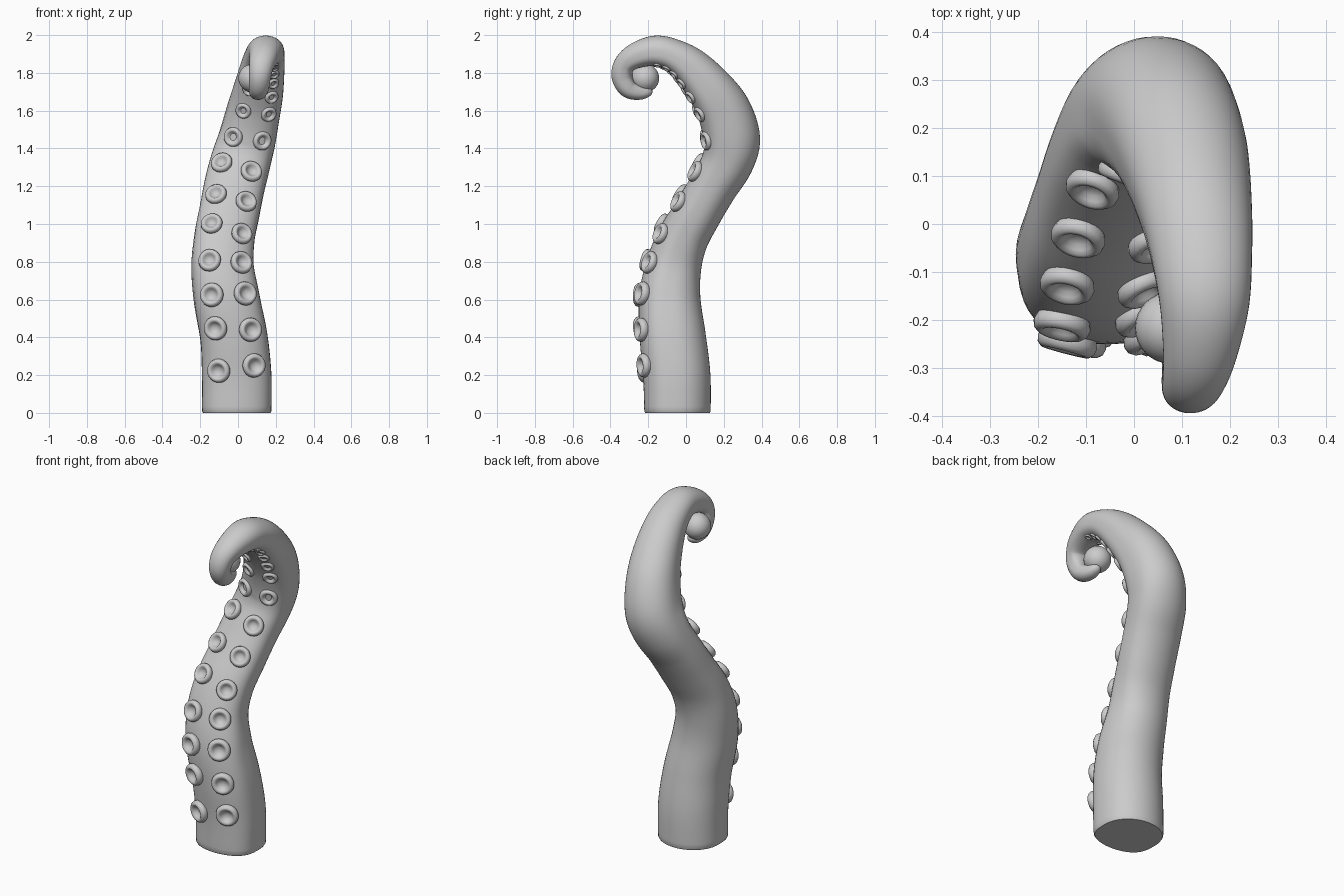
import bpy, bmesh, math
from mathutils import Vector, Matrix

if "Cube" in bpy.data.objects:
    bpy.data.objects.remove(bpy.data.objects["Cube"])

# centreline of the arm: x, y, z, half width, half depth
PATH = [
    (-0.007, -0.045, 0.00, 0.184, 0.176), (-0.007, -0.049, 0.20, 0.184, 0.178),
    (-0.022, -0.070, 0.40, 0.178, 0.175), (-0.060, -0.086, 0.60, 0.174, 0.163),
    (-0.083, -0.066, 0.77, 0.164, 0.147), (-0.073, -0.017, 0.92, 0.160, 0.134),
    (-0.046, 0.062, 1.06, 0.160, 0.128), (-0.018, 0.145, 1.20, 0.160, 0.128),
    (0.015, 0.220, 1.33, 0.158, 0.138), (0.048, 0.242, 1.45, 0.152, 0.150),
    (0.080, 0.205, 1.59, 0.142, 0.143), (0.108, 0.132, 1.71, 0.132, 0.126),
    (0.130, 0.028, 1.828, 0.117, 0.105), (0.142, -0.068, 1.893, 0.105, 0.087),
    (0.147, -0.165, 1.916, 0.094, 0.081), (0.138, -0.265, 1.891, 0.078, 0.068),
    (0.125, -0.325, 1.845, 0.066, 0.057), (0.116, -0.339, 1.780, 0.058, 0.055),
    (0.110, -0.308, 1.718, 0.052, 0.049), (0.103, -0.246, 1.695, 0.042, 0.038),
    (0.097, -0.178, 1.702, 0.026, 0.022)]
PTS = [Vector(p) for p in PATH]
LAST = len(PTS) - 1


def sample(u):
    """Catmull-Rom interpolation of all five path values."""
    i = min(int(u), LAST - 1)
    t = u - i
    b, c = PTS[i], PTS[i + 1]
    a = PTS[i - 1] if i else b * 2 - c
    d = PTS[i + 2] if i + 2 <= LAST else c * 2 - b
    return (b * 2 + (c - a) * t + (a * 2 - b * 5 + c * 4 - d) * t * t
            + (b * 3 - a - c * 3 + d) * t ** 3) * 0.5


def surface(u, ang, scale=1.0):
    """Point on the skin; ang = 0 is the sucker side, +90 degrees is +x."""
    s = sample(u)
    e = 0.01
    tan = (sample(min(u + e, LAST)) - sample(max(u - e, 0)))
    tan = Vector(tan[:3]).normalized()
    if u < 0.5:
        tan = Vector((0, 0, 1)).lerp(tan, u * 2).normalized()
    side = (Vector((1, 0, 0)) - tan * tan.x).normalized()
    front = side.cross(tan)
    roll = 0.12 * math.exp(-((s[2] - 0.8) / 0.3) ** 2) if u < 10 else 0
    rot = Matrix.Rotation(roll, 3, tan)
    c = math.cos(ang)
    if c > 0:
        c = c ** 0.62          # flatter sucker side
    else:
        c = -abs(c) ** 0.92
    off = side * (math.sin(ang) * s[3]) + front * (c * s[4])
    return Vector(s[:3]) + rot @ off * scale


def finish(bm, name, angle=45):
    bmesh.ops.recalc_face_normals(bm, faces=bm.faces)
    me = bpy.data.meshes.new(name)
    bm.to_mesh(me)
    bm.free()
    ob = bpy.data.objects.new(name, me)
    bpy.context.collection.objects.link(ob)
    bpy.ops.object.select_all(action='DESELECT')
    ob.select_set(True)
    bpy.context.view_layer.objects.active = ob
    bpy.ops.object.shade_smooth_by_angle(angle=math.radians(angle))
    return ob


def skin(bm, rings):
    for r0, r1 in zip(rings, rings[1:]):
        n = len(r0)
        for k in range(n):
            bm.faces.new((r0[k], r0[(k + 1) % n], r1[(k + 1) % n], r1[k]))


# arm: swept D-shaped section with a softened foot and rounded tip
SIDES = 48
stations = [(0, 0.97), (0.04, 0.995)]
stations += [(LAST * k / 120, 1) for k in range(1, 117)]
stations += [(LAST - 0.4, 0.96), (LAST - 0.2, 0.85), (LAST - 0.07, 0.6), (LAST, 0.25)]
bm = bmesh.new()
rings = [[bm.verts.new(surface(u, math.tau * k / SIDES, sc)) for k in range(SIDES)]
         for u, sc in stations]
skin(bm, rings)
bm.faces.new(rings[0])
bm.faces.new(rings[-1])
finish(bm, "arm")

# suckers: lathed cups in two rows on the inner side
CUP = [(0.75, -0.35), (0.93, 0.0), (1.0, 0.22), (0.95, 0.43), (0.8, 0.56),
       (0.65, 0.55), (0.52, 0.42), (0.4, 0.26), (0.2, 0.17), (0.03, 0.15)]


def add_sucker(bm, u, ang):
    p = surface(u, ang)
    du = surface(u + 0.05, ang) - surface(u - 0.05, ang)
    da = surface(u, ang + 0.05) - surface(u, ang - 0.05)
    n = da.cross(du).normalized()
    if n.dot(p - Vector(sample(u)[:3])) < 0:
        n.negate()
    a = du.normalized()
    b = n.cross(a)
    w = sample(u)[3]
    r = min(0.064, 0.064 * (w / 0.168) ** 2)
    p -= n * (0.1 if u < 9 else 0.25) * r
    rings = [[bm.verts.new(p + (a * math.cos(math.tau * k / 24)
                                + b * math.sin(math.tau * k / 24)) * (q * r) + n * (h * r))
              for k in range(24)] for q, h in CUP]
    skin(bm, rings)
    bm.faces.new(rings[0])
    bm.faces.new(rings[-1])


def at_height(z, ang):
    return min((k * 0.02 for k in range(1, 590)),
               key=lambda u: abs(surface(u, ang).z - z))


ROWS = {-1: [0.225, 0.45, 0.625, 0.805, 1.0, 1.155, 1.32, 1.46, 1.60],
        1: [0.25, 0.44, 0.63, 0.795, 0.945, 1.115, 1.275, 1.44, 1.58]}
CURL = {-1: [11.5, 12.1, 12.7, 13.3, 14.0], 1: [11.3, 11.9, 12.5, 13.1, 13.8]}
bm = bmesh.new()
for side, heights in ROWS.items():
    ang = side * math.radians(30)
    for z in heights:
        add_sucker(bm, at_height(z, ang), ang)
    for u in CURL[side]:
        add_sucker(bm, u, ang)
finish(bm, "suckers", 60)

# ball held in the curl
bm = bmesh.new()
bmesh.ops.create_uvsphere(bm, u_segments=32, v_segments=16, radius=0.075,
                          matrix=Matrix.Translation((0.077, -0.217, 1.772)))
finish(bm, "curl_ball")
